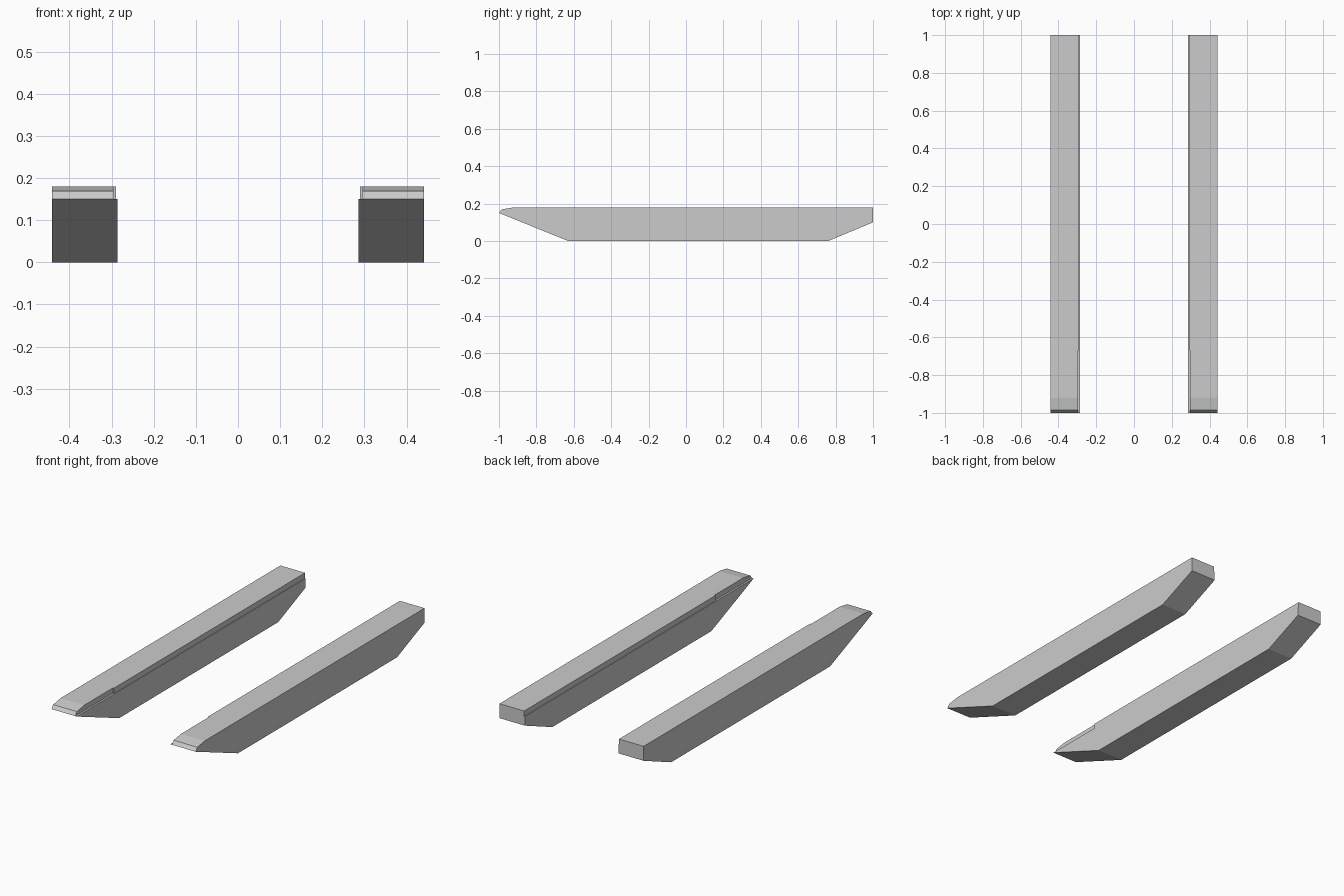
import bpy, bmesh

if "Cube" in bpy.data.objects:
    bpy.data.objects.remove(bpy.data.objects["Cube"])


def side_prism(name, profile, x0, x1):
    """Extrude a (y, z) side profile across x and mirror it to the other side."""
    bm = bmesh.new()
    face = bm.faces.new([bm.verts.new((x0, y, z)) for y, z in profile])
    ext = bmesh.ops.extrude_face_region(bm, geom=[face])
    moved = [v for v in ext["geom"] if isinstance(v, bmesh.types.BMVert)]
    bmesh.ops.translate(bm, verts=moved, vec=(x1 - x0, 0, 0))
    bmesh.ops.recalc_face_normals(bm, faces=bm.faces[:])
    mesh = bpy.data.meshes.new(name)
    bm.to_mesh(mesh)
    bm.free()
    obj = bpy.data.objects.new(name, mesh)
    bpy.context.collection.objects.link(obj)
    obj.modifiers.new("Mirror", 'MIRROR')
    return obj


OUTER = 0.441

# Lower track body with sloped front and rear
side_prism("track_body",
           [(-1, 0.15), (-0.63, 0), (0.76, 0), (1, 0.10), (1, 0.15)],
           0.286, OUTER)

# Upper cover, slightly set in on the inner side
side_prism("track_cover",
           [(-0.67, 0.15), (1, 0.15), (1, 0.18), (-0.67, 0.18)],
           0.29, OUTER)

# Narrower front of the cover with a rounded-down nose
side_prism("track_cover_nose",
           [(-1, 0.15), (-0.67, 0.15), (-0.67, 0.18), (-0.92, 0.18), (-0.985, 0.169)],
           0.296, OUTER)
